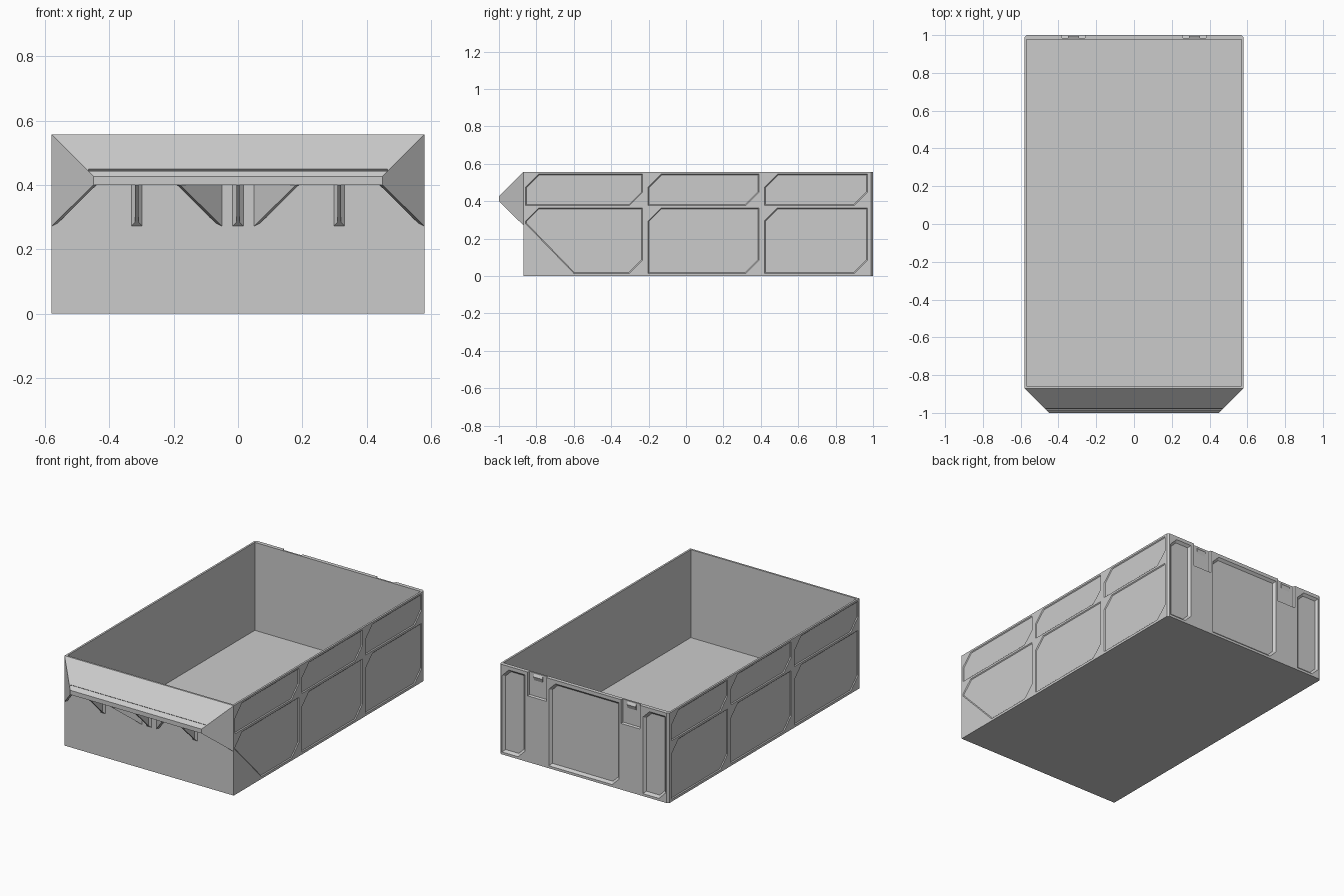
import bpy, bmesh, math
from mathutils import Vector

if "Cube" in bpy.data.objects:
    bpy.data.objects.remove(bpy.data.objects["Cube"])

W, YF, YB, H = 0.58, -0.87, 1.0, 0.557      # half width, front, back, height
TIP, LIP_Z, RIB_Z = -1.0, 0.40, 0.272       # front lip nose and support heights


def solid(name, parts):
    """One object made of convex pieces, each given by its corner points."""
    bm = bmesh.new()
    for pts in parts:
        verts = [bm.verts.new(p) for p in pts]
        bmesh.ops.convex_hull(bm, input=verts)
    bmesh.ops.dissolve_limit(bm, angle_limit=0.01, verts=bm.verts, edges=bm.edges)
    bmesh.ops.recalc_face_normals(bm, faces=bm.faces)
    me = bpy.data.meshes.new(name)
    bm.to_mesh(me)
    bm.free()
    ob = bpy.data.objects.new(name, me)
    bpy.context.scene.collection.objects.link(ob)
    return ob


def cut(ob, parts):
    """Subtract convex pieces from an object."""
    cutter = solid("cutter", parts)
    cutter.hide_render = True
    mod = ob.modifiers.new("cut", 'BOOLEAN')
    mod.operation, mod.solver, mod.object = 'DIFFERENCE', 'EXACT', cutter
    bpy.context.view_layer.update()
    dg = bpy.context.evaluated_depsgraph_get()
    me = bpy.data.meshes.new_from_object(ob.evaluated_get(dg))
    ob.modifiers.clear()
    ob.data = me
    bpy.data.objects.remove(cutter)


def block(x0, x1, y0, y1, z0, z1):
    return [(x, y, z) for x in (x0, x1) for y in (y0, y1) for z in (z0, z1)]


def inset(poly, d):
    """Offset a convex counter-clockwise 2D polygon inwards."""
    P = [Vector(p) for p in poly]
    out = []
    for i, p in enumerate(P):
        a = (p - P[i - 1]).normalized()
        b = (P[(i + 1) % len(P)] - p).normalized()
        na, nb = Vector((-a.y, a.x)), Vector((-b.y, b.x))
        out.append(p + (na + nb) * d / (1 + na.dot(nb)))
    return out


def recess(poly, depth, slope, place):
    """Tapered pocket: place(u, v, depth) maps the face plane to 3D."""
    return [place(p.x, p.y, d) for d, s in ((-depth, -slope), (depth, slope))
            for p in inset(poly, s)]


def panel(u0, u1, v0, v1, c):
    """Rectangle with the upper left and lower right corners clipped."""
    return [(u0, v0), (u1 - c, v0), (u1, v0 + c), (u1, v1), (u0 + c, v1), (u0, v1 - c)]


# Tray body with clipped back corners
c = 0.012
plan = [(-W, YF), (W, YF), (W, YB - c), (W - c, YB), (c - W, YB), (-W, YB - c)]
tray = solid("tray", [[(x, y, z) for x, y in plan for z in (0, H)]])
cut(tray, [block(-W + 0.012, W - 0.012, YF + 0.012, YB - 0.024, 0.012, 1)])

# Recessed panels on the sides
right = lambda u, v, d: (W - d, u, v)
left = lambda u, v, d: (-W + d, -u, v)
pockets = []
for y0, y1 in ((-0.857, -0.232), (-0.202, 0.39), (0.42, 0.97)):
    for z0, z1 in ((0.015, 0.365), (0.378, 0.545)):
        poly = panel(y0, y1, z0, z1, 0.07)
        if y0 < -0.8 and z0 < 0.1:
            poly = [(-0.60, z0)] + poly[1:] + [(y0, 0.28)]
            poly[-2] = (y0, z1 - 0.07)
        pockets.append(recess(poly, 0.005, 0.005, right))
        pockets.append(recess(panel(-y1, -y0, z0, z1, 0.07), 0.005, 0.005, left))

# Recessed panels and latch slots on the back
back = lambda u, v, d: (-u, YB - d, v)
for u0, u1 in ((-0.56, -0.405), (-0.24, 0.24), (0.405, 0.56)):
    pockets.append(recess(panel(u0, u1, 0.015, 0.535, 0.045), 0.014, 0.014, back))
for s in (-1, 1):
    slot = [(s * 0.32 + a, b) for a, b in
            ((-0.065, 0.41), (0.065, 0.41), (0.065, 0.6), (-0.065, 0.6))]
    pockets.append(recess(slot, 0.014, 0.004, back))
cut(tray, pockets)

# Latch bumps inside the slots
for s in (-1, 1):
    x = s * 0.32
    solid("latch_bump", [[(x + a, y, z) for a in (-0.03, 0.03)
          for y, z in ((0.982, 0.50), (0.995, 0.535), (0.982, H))]])

# Front lip with mitred ends and a fine groove above the nose
nose = W - 0.13
lip = solid("front_lip", [[(s * x, y, z) for s in (-1, 1) for x, y, z in (
    (W, YF, H), (W, YF, LIP_Z), (nose, TIP, 0.427), (nose, TIP, LIP_Z))]])
g = Vector((0, -1, 1)) * 0.004
t = Vector((0, 1, 1)) * 0.003
mid = Vector((0, TIP + 0.019, 0.446))
cut(lip, [[mid + Vector((x, 0, 0)) + a * g + b * t
           for x in (-0.465, 0.465) for a in (-1, 1) for b in (-1, 1)]])


def gusset(start, end, offset):
    """Triangular web under the lip, from the wall to the nose."""
    tri = [(*start, RIB_Z), (*start, LIP_Z), (*end, LIP_Z)]
    return [Vector(p) + k * Vector((*offset, 0)) for p in tri for k in (0, 1)]


# Diagonal supports: outer ends and a pair beside the middle
for s in (-1, 1):
    solid("corner_support", [gusset((s * W, YF), (s * nose, TIP), (-s * 0.01, 0.01))])
    solid("diagonal_support", [
        gusset((s * 0.05, YF), (s * 0.18, TIP), (s * 0.01, 0.01))])

# Straight supports with a flared foot on the wall
for x in (-0.315, 0, 0.315):
    flare = [(x + a, y, z) for a, y, z0 in (
        (-0.017, YF, RIB_Z), (0.017, YF, RIB_Z),
        (-0.005, YF - 0.012, RIB_Z + 0.012), (0.005, YF - 0.012, RIB_Z + 0.012))
        for z in (z0, LIP_Z)]
    solid("straight_support", [
        gusset((x - 0.005, YF), (x - 0.005, TIP), (0.01, 0)), flare])
